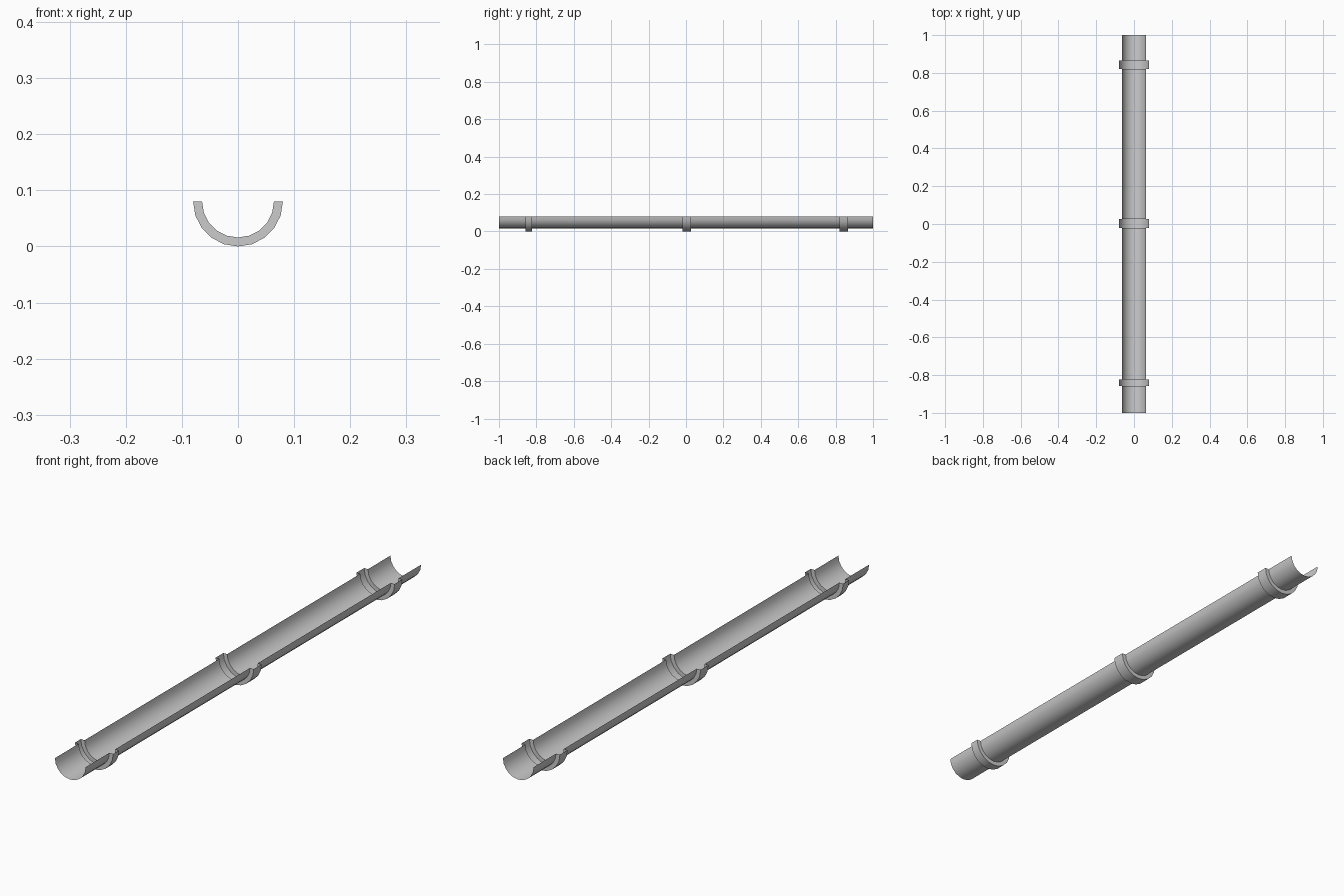
import bpy
import bmesh
import math

if "Cube" in bpy.data.objects:
    bpy.data.objects.remove(bpy.data.objects["Cube"])

PIPE_R = 0.064      # channel radius
COLLAR_R = 0.08     # raised collar radius
SEGMENTS = 10       # facets around the half circle
COLLARS = [(-0.858, -0.823), (-0.02, 0.027), (0.82, 0.866)]

# Stepped profile along the length: (y, radius)
profile = [(-1.0, PIPE_R)]
for y0, y1 in COLLARS:
    profile += [(y0, PIPE_R), (y0, COLLAR_R), (y1, COLLAR_R), (y1, PIPE_R)]
profile.append((1.0, PIPE_R))

# Open thin-walled half pipe, profile turned through the lower half circle
bm = bmesh.new()
rings = []
for y, r in profile:
    ring = []
    for i in range(SEGMENTS + 1):
        a = math.pi + math.pi * i / SEGMENTS
        ring.append(bm.verts.new((r * math.cos(a), y, COLLAR_R + r * math.sin(a))))
    rings.append(ring)

for a, b in zip(rings, rings[1:]):
    for i in range(SEGMENTS):
        bm.faces.new((a[i], a[i + 1], b[i + 1], b[i]))

mesh = bpy.data.meshes.new("gutter_channel")
bm.to_mesh(mesh)
bm.free()
gutter = bpy.data.objects.new("gutter_channel", mesh)
bpy.context.collection.objects.link(gutter)

# Smooth curved walls, crisp collar steps
bpy.context.view_layer.objects.active = gutter
gutter.select_set(True)
bpy.ops.object.shade_smooth_by_angle(angle=math.radians(40))
